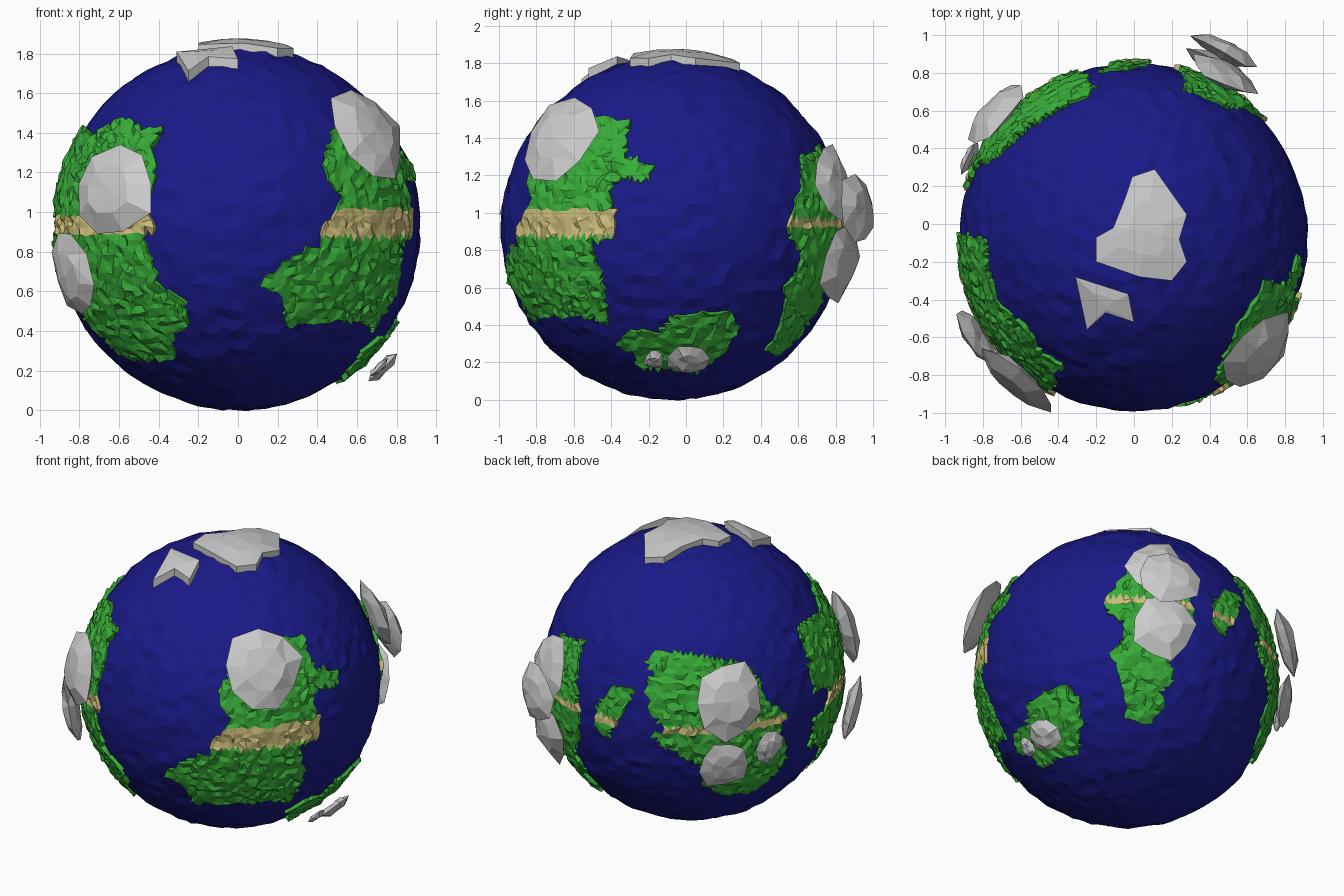
import bpy, bmesh, random
from math import sin, cos, pi, radians, sqrt
from mathutils import Vector

if "Cube" in bpy.data.objects:
    bpy.data.objects.remove(bpy.data.objects["Cube"])

random.seed(4)
CENTRE = Vector((0, -0.07, 0.92))


def material(name, rgb):
    m = bpy.data.materials.new(name)
    m.diffuse_color = (*rgb, 1)
    m.use_nodes = True
    m.node_tree.nodes["Principled BSDF"].inputs["Base Color"].default_value = m.diffuse_color
    return m


BLUE = material("ocean_blue", (0.01, 0.01, 0.25))
GREEN = material("grass_green", (0.04, 0.42, 0.04))
TAN = material("desert_tan", (0.62, 0.52, 0.2))


def finish(bm, name, mats=()):
    bmesh.ops.recalc_face_normals(bm, faces=bm.faces)
    me = bpy.data.meshes.new(name)
    bm.to_mesh(me)
    bm.free()
    for m in mats:
        me.materials.append(m)
    ob = bpy.data.objects.new(name, me)
    ob.location = CENTRE
    bpy.context.collection.objects.link(ob)
    return ob


def frame(lon, el):
    """Right, up and toward-viewer axes; longitude 0 is the front."""
    a, e = radians(lon), radians(el)
    right = Vector((cos(a), sin(a), 0))
    fwd = Vector((cos(e) * sin(a), -cos(e) * cos(a), sin(e)))
    return right, fwd.cross(right), fwd


def on_sphere(view, u, v, r):
    right, up, fwd = frame(*view)
    return right * u + up * v + fwd * sqrt(max(r * r - u * u - v * v, 0))


def inside(u, v, poly):
    hit = False
    for (x1, y1), (x2, y2) in zip(poly, poly[1:] + poly[:1]):
        if (y1 > v) != (y2 > v) and u < x1 + (v - y1) * (x2 - x1) / (y2 - y1):
            hit = not hit
    return hit


def jitter(a):
    return Vector([random.uniform(-a, a) for _ in range(3)])


# Patch of fine sphere inside an outline, raised, with a tan equator band
def land(name, view, poly, band):
    right, up, fwd = frame(*view)
    bm = bmesh.new()
    bmesh.ops.create_icosphere(bm, subdivisions=6, radius=0.938)
    drop = []
    for f in bm.faces:
        c = f.calc_center_median().normalized() * 0.94
        if c.dot(fwd) < 0 or not inside(c.dot(right), c.dot(up), poly):
            drop.append(f)
        elif abs(c.z - 0.02) < band:
            f.material_index = 1
    bmesh.ops.delete(bm, geom=drop, context='FACES')
    for v in bm.verts:
        v.co += jitter(0.011)
    rim = [e for e in bm.edges if e.is_boundary]
    skirt = bmesh.ops.extrude_edge_only(bm, edges=rim)["geom"]
    for v in skirt:
        if isinstance(v, bmesh.types.BMVert):
            v.co = v.co.normalized() * 0.90
    finish(bm, name, (GREEN, TAN))


# Flat-bottomed faceted lens floating above the ground
def cloud(name, view, u, v, r, a, b, sides=9):
    mid = on_sphere(view, u, v, r)
    n = mid.normalized()
    x = Vector((0, 0, 1)).cross(n).normalized()
    y = n.cross(x)
    k = min(a, b) / 0.2
    turn = random.uniform(0, pi)
    wob = [random.uniform(0.88, 1.1) for _ in range(sides)]
    bm = bmesh.new()

    def ring(s, h):
        out = []
        for i in range(sides):
            t = turn + 2 * pi * i / sides
            p = mid + (x * a * cos(t) + y * b * sin(t)) * s * wob[i]
            out.append(bm.verts.new(p + n * h * k + jitter(0.008)))
        return out

    rings = [ring(0.6, -0.045), ring(1, -0.01), ring(0.55, 0.035)]
    for lo, hi in zip(rings, rings[1:]):
        for i in range(sides):
            j = (i + 1) % sides
            bm.faces.new((lo[i], lo[j], hi[j], hi[i]))
    for rg, h in ((rings[0], -0.05), (rings[2], 0.045)):
        tip = bm.verts.new(mid + n * h * k)
        for i in range(sides):
            bm.faces.new((rg[i], rg[(i + 1) % sides], tip))
    bmesh.ops.triangulate(bm, faces=bm.faces)
    finish(bm, name)


# Ice plate hugging the top of the globe
def ice(name, poly, lo, hi):
    cu = sum(p[0] for p in poly) / len(poly)
    cv = sum(p[1] for p in poly) / len(poly)
    half = [(cu + (u - cu) * 0.5, cv + (v - cv) * 0.5) for u, v in poly]
    n = len(poly)
    bm = bmesh.new()
    rims = []
    for r in (lo, hi):
        out, mid = [[bm.verts.new(on_sphere((0, 90), u, v, r)) for u, v in q]
                    for q in (poly, half)]
        tip = bm.verts.new(on_sphere((0, 90), cu, cv, r))
        for i in range(n):
            j = (i + 1) % n
            bm.faces.new((out[i], out[j], mid[j], mid[i]))
            bm.faces.new((mid[i], mid[j], tip))
        rims.append(out)
    for i in range(n):
        j = (i + 1) % n
        bm.faces.new((rims[0][i], rims[0][j], rims[1][j], rims[1][i]))
    finish(bm, name)


# Ocean
bm = bmesh.new()
bmesh.ops.create_icosphere(bm, subdivisions=5, radius=0.92)
for v in bm.verts:
    v.co = v.co * random.uniform(0.993, 1.004) + jitter(0.006)
finish(bm, "ocean", (BLUE,))

# Viewing directions (longitude, elevation) used to lay things out
FRONT, SIDE = (0, 0), (90, 0)
FR, BL, BR = (35, 25), (220, 25), (144, -30)

# Continents
land("front_right_continent", FR, [
    (.2, .25), (.34, .27), (.43, .28), (.47, .2), (.53, .06), (.65, .07), (.66, -.04),
    (.53, -.06), (.5, -.12), (.55, -.28), (.55, -.36), (.43, -.43), (.45, -.61),
    (.37, -.76), (-.22, -.78), (-.32, -.66), (-.42, -.59), (-.27, -.5), (-.12, -.46),
    (-.17, -.42), (-.05, -.34), (-.01, -.24), (-.09, -.14), (-.07, -.05), (.03, .11)], .068)
land("front_left_continent", FRONT, [
    (-.81, .51), (-.72, .48), (-.66, .53), (-.55, .56), (-.52, .51), (-.39, .5),
    (-.44, .41), (-.42, .33), (-.46, .08), (-.44, -.01), (-.49, -.03), (-.4, -.29),
    (-.27, -.38), (-.25, -.49), (-.33, -.57), (-.32, -.66), (-.52, -.68), (-.61, -.64),
    (-.78, -.47), (-.95, -.2), (-.92, .06), (-.96, .2)], .05)
land("back_left_continent", BL, [
    (-.28, .14), (.03, .09), (.25, .04), (.36, -.09), (.37, -.18), (.53, -.3),
    (.47, -.4), (.52, -.46), (.52, -.58), (.4, -.71), (.28, -.77), (.12, -.78),
    (0, -.72), (-.02, -.61), (-.09, -.55), (-.28, -.46), (-.32, -.39), (-.25, -.35),
    (-.34, -.27), (-.37, -.09), (-.32, -.01), (-.37, .07)], .03)
land("back_right_continent", BR, [
    (0, .76), (-.11, .61), (-.22, .46), (-.09, .35), (-.08, .27), (-.16, .16),
    (-.05, -.13), (-.06, -.24), (.11, -.27), (.19, -.16), (.16, -.07), (.24, -.01),
    (.22, .15), (.33, .27), (.36, .43), (.3, .58), (.25, .78)], .03)
land("small_island", BR, [
    (.56, .58), (.67, .53), (.65, .43), (.55, .29), (.48, .38), (.49, .49)], .025)
land("south_island", SIDE, [
    (-.02, -.48), (.28, -.44), (.36, -.54), (.29, -.66), (.14, -.78), (-.18, -.75),
    (-.24, -.66), (-.3, -.63), (-.26, -.56), (-.06, -.56)], 0)

# Polar ice plates
ice("polar_ice_large", [
    (-.01, .32), (.11, .36), (.28, .12), (.24, -.01), (.28, -.13), (.2, -.23),
    (.03, -.21), (-.2, -.13), (-.2, 0), (-.11, .05), (-.05, .2)], .915, .957)
ice("polar_ice_small", [
    (-.31, -.21), (-.03, -.3), (0, -.45), (-.15, -.4), (-.25, -.49)], .92, .965)

# Clouds: view, position in it, distance from the globe's centre, two radii
for i, c in enumerate([
        (FR, .19, .06, 1.02, .24, .26),
        (FRONT, -.63, .19, 1.0, .26, .24),
        (FRONT, -.84, -.24, 1.02, .18, .22),
        (BL, .14, -.19, 1.02, .21, .25),
        (BL, .11, -.585, 1.0, .16, .17),
        (BL, .4, -.49, .98, .1, .11),
        (BR, .12, .7, 1.02, .19, .23),
        (BR, .19, .63, 1.11, .2, .19),
        (BR, .16, .33, 1.03, .19, .22),
        (SIDE, .08, -.71, 1.02, .11, .12),
        (SIDE, -.1, -.71, 1.01, .06, .07)]):
    cloud(f"cloud_{i + 1}", *c)
